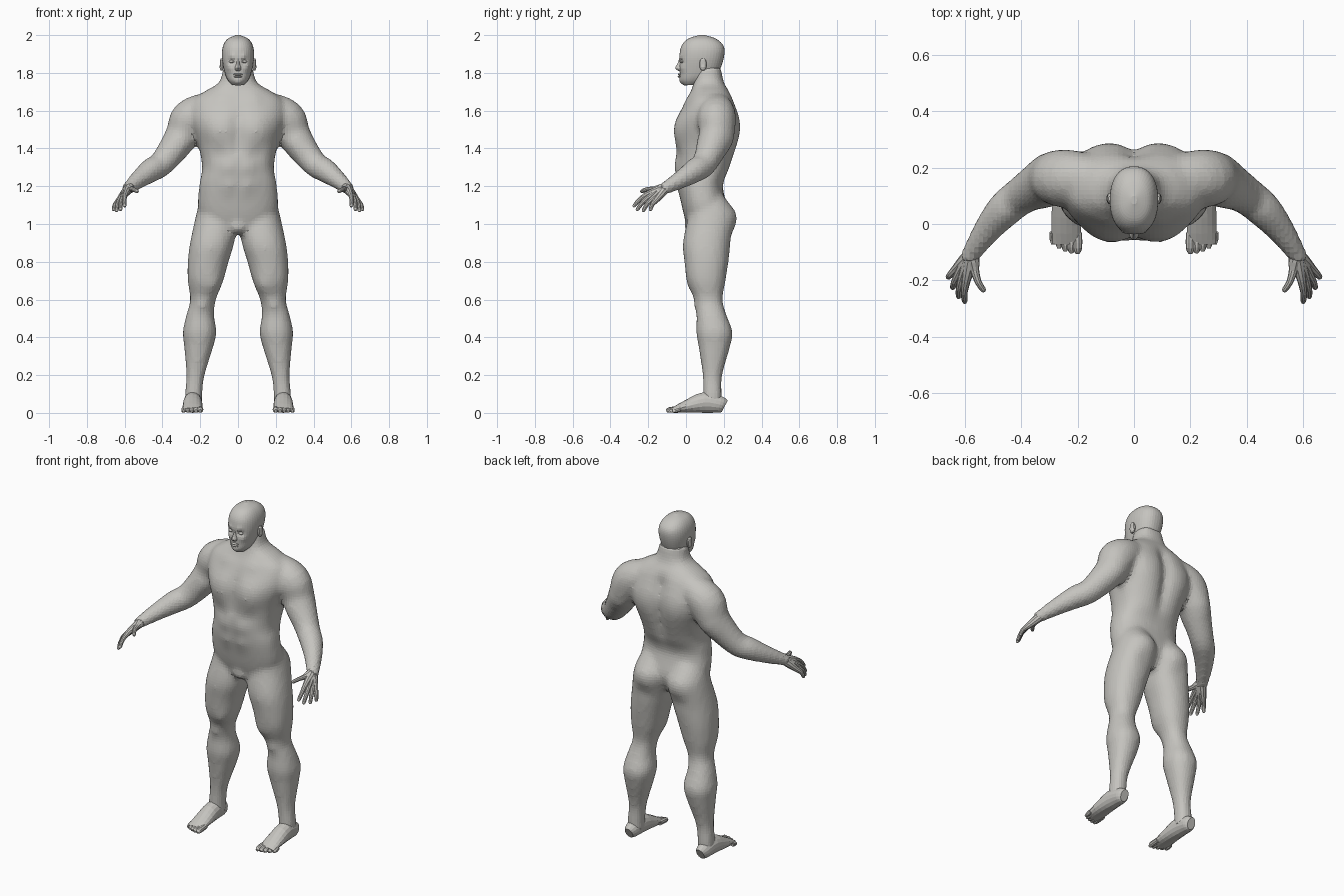
import bpy, bmesh, math
from mathutils import Vector

default_cube = bpy.data.objects.get("Cube")
if default_cube:
    bpy.data.objects.remove(default_cube, do_unlink=True)

skin = bpy.data.materials.new("warm grey skin")
skin.use_nodes = True
skin.diffuse_color = (.56, .55, .52, 1)
skin.node_tree.nodes["Principled BSDF"].inputs["Base Color"].default_value = skin.diffuse_color


def spline(rows, steps):
    """Smoothly fill in rows between the given ones."""
    filled = []
    for index in range(len(rows) - 1):
        before, start = rows[max(index - 1, 0)], rows[index]
        end, after = rows[index + 1], rows[min(index + 2, len(rows) - 1)]
        for step in range(steps):
            t = step / steps
            row = []
            for a, b, c, d in zip(before, start, end, after):
                leave, arrive = (c - a) / 2, (d - b) / 2
                ease = t * t * (3 - 2 * t)
                row.append(b + (c - b) * ease + leave * t * (1 - t) ** 2 - arrive * t * t * (1 - t))
            filled.append(row)
    return filled + [list(rows[-1])]


def circle(sides):
    return [math.tau * k / sides for k in range(sides)]


def rounded(value, squareness):
    return math.copysign(abs(value) ** (2 / squareness), value)


def stack(rows, steps, sides, squareness=2):
    """Level rings from rows of height, half width, front y, back y and an optional centre x."""
    rings = []
    for z, width, front, back, *centre in spline(rows, steps):
        middle, depth = (front + back) / 2, (back - front) / 2
        rings.append([Vector((sum(centre) + width * rounded(math.sin(angle), squareness),
                              middle - depth * rounded(math.cos(angle), squareness), z))
                      for angle in circle(sides)])
    return rings


def tube(rows, steps, sides):
    """Rings square to a path, from rows of x, y, z, radius and an optional second radius."""
    path = spline(rows, steps)
    points = [Vector(row[:3]) for row in path]
    rings = []
    for index, (point, row) in enumerate(zip(points, path)):
        along = points[min(index + 1, len(points) - 1)] - points[max(index - 1, 0)]
        side = along.cross(Vector((0, 0, 1))).normalized()
        up = side.cross(along).normalized()
        rings.append([point + side * row[3] * math.cos(angle) + up * row[-1] * math.sin(angle)
                      for angle in circle(sides)])
    return rings


def ball(centre, size):
    """Rings of an ellipsoid."""
    rows = []
    for angle in circle(16)[1:8]:
        spread, rise = math.sin(angle), math.cos(angle)
        rows.append((centre[2] - size[2] * rise, size[0] * spread,
                     centre[1] - size[1] * spread, centre[1] + size[1] * spread, centre[0]))
    return stack(rows, 1, 12)


def build(name, rings, bulges=(), sign=1):
    """Skin the rings, cap the ends and push muscles out or grooves in."""
    bm = bmesh.new()
    loops = [[bm.verts.new((sign * v.x, v.y, max(v.z, 0))) for v in ring] for ring in rings]
    for lower, upper in zip(loops, loops[1:]):
        for k in range(len(lower)):
            bm.faces.new((lower[k - 1], lower[k], upper[k], upper[k - 1]))
    for ring in (loops[0], loops[-1]):
        tip = bm.verts.new(sum((v.co for v in ring), Vector()) / len(ring))
        for k in range(len(ring)):
            bm.faces.new((ring[k - 1], ring[k], tip))
    bmesh.ops.recalc_face_normals(bm, faces=bm.faces)
    bm.normal_update()
    for vert in bm.verts:
        place = Vector((abs(vert.co.x), vert.co.y, vert.co.z))
        push = sum(amount * math.exp(-((place - Vector(centre)).length / radius) ** 2)
                   for centre, radius, amount in bulges)
        vert.co += vert.normal * push
    mesh = bpy.data.meshes.new(name)
    bm.to_mesh(mesh)
    bm.free()
    mesh.materials.append(skin)
    part = bpy.data.objects.new(name, mesh)
    bpy.context.collection.objects.link(part)
    return part


def build_pair(name, rings, bulges=()):
    return [build("left_" + name, rings, bulges), build("right_" + name, rings, bulges, -1)]


# Torso and neck, with chest, shoulder blades, stomach and midline grooves
torso = [(.95, .1, .02, .18), (1.05, .205, -.012, .225), (1.2, .205, -.042, .195),
         (1.3, .19, -.053, .235), (1.42, .21, -.053, .272), (1.55, .25, -.045, .282),
         (1.65, .24, 0, .255), (1.7, .18, .025, .23), (1.75, .1, .04, .2), (1.83, .078, .05, .185)]
torso_muscles = [((.1, -.04, 1.5), .08, .022), ((.12, .25, 1.5), .09, .016),
                 ((.08, .02, 1.65), .04, .01), ((.1, -.05, 1.37), .04, -.01)]
torso_muscles += [((.05, -.05, z), .04, .012) for z in (1.2, 1.3)]
torso_muscles += [((0, .27, z / 20), .04, -.02) for z in range(25, 34)]
torso_muscles += [((0, -.05, z / 20), .03, -.012) for z in range(28, 33)]
body_parts = [build("torso", stack(torso, 4, 36, 2.4), torso_muscles),
              build("groin", ball((0, .035, .99), (.055, .045, .045)))]

# Legs, from rows of height, centre x, centre y and half width
leg = [(1.16, .1, .11, .075), (1.1, .108, .12, .1), (1.03, .113, .13, .113), (.9, .137, .11, .117),
       (.8, .158, .108, .108), (.7, .172, .108, .094), (.6, .185, .12, .068), (.52, .2, .135, .073),
       (.43, .203, .15, .089), (.35, .208, .15, .077), (.2, .225, .14, .048),
       (.1, .235, .14, .046), (.04, .235, .14, .046)]
leg_rows = [(z, w, y - w * 1.08, y + w * 1.08, x) for z, x, y, w in leg]
body_parts += build_pair("leg", stack(leg_rows, 4, 24, 2.2), [
    ((.11, .24, 1.03), .07, .02), ((.12, .24, .94), .04, -.008),   # buttock and its crease
    ((.13, .02, .67), .05, .012), ((.19, .05, .57), .03, .012)])   # inner thigh and kneecap

# Arms, with shoulder cap and upper arm muscles
arm = [(.08, .15, 1.64, .065), (.16, .16, 1.61, .088), (.245, .162, 1.56, .103),
       (.3, .158, 1.46, .088), (.4, .1, 1.325, .068), (.46, .05, 1.285, .064),
       (.52, -.02, 1.24, .05), (.58, -.11, 1.19, .034), (.59, -.13, 1.18, .03)]
body_parts += build_pair("arm", tube(arm, 4, 20), [
    ((.32, .15, 1.57), .07, .01), ((.3, .08, 1.42), .05, .012), ((.31, .23, 1.43), .05, .01)])

# One faceted skin over torso, arms and legs
body = body_parts[0]
with bpy.context.temp_override(active_object=body, object=body, selected_objects=body_parts,
                               selected_editable_objects=body_parts):
    bpy.ops.object.join()
body.name = "body"
merge = body.modifiers.new("merge", "REMESH")
merge.mode = "VOXEL"
merge.voxel_size = .016
soften = body.modifiers.new("soften", "SMOOTH")
soften.iterations = 4

# Feet and toes, from rows of y, half width and half height
foot = [(.205, .025, .035), (.18, .04, .044), (.1, .049, .055), (0, .053, .033), (-.07, .05, .014)]
build_pair("foot", tube([(.24, y, h, w, h) for y, w, h in foot], 3, 16))
for number in range(5):
    x, radius = .2 + number * .022, .016 - number * .001
    tip = number ** 2 * .002 - .104
    build_pair(f"toe_{number + 1}", tube([(x, -.03, .02, radius), (x, tip + .02, radius, radius),
                                          (x, tip, .01, radius / 2)], 3, 10))

# Hands: every finger runs from the wrist through its knuckle, so together they form the palm
wrist = Vector((.575, -.105, 1.193))


def finger(name, knuckle, tip):
    joint = knuckle.lerp(tip, .5) + Vector((.005, -.004, .006))
    before_tip = joint.lerp(tip, .8)
    rows = [(*wrist, .027), (*wrist.lerp(knuckle, .5), .023), (*knuckle, .016),
            (*joint, .012), (*before_tip, .01), (*tip, .004)]
    build_pair(name, tube(rows, 2, 10))


for number, (name, reach) in enumerate((("index", 1), ("middle", 1.2), ("ring", 1.2), ("little", 1))):
    knuckle = Vector((.595, -.2, 1.16)).lerp(Vector((.632, -.16, 1.125)), number / 3)
    tip = Vector((.6, -.28, 1.09)).lerp(Vector((.66, -.19, 1.07)), number / 3)
    finger(name + "_finger", knuckle, knuckle.lerp(tip, reach))
finger("thumb", Vector((.565, -.165, 1.185)), Vector((.53, -.24, 1.17)))

# Head, with eye sockets, brows, chin and cheekbones
head = [(1.735, .03, -.01, .05), (1.76, .053, -.03, .12), (1.8, .07, -.033, .17),
        (1.88, .085, -.035, .2), (1.94, .08, -.025, .2), (1.98, .055, .01, .16), (2, .01, .07, .1)]
build("head", stack(head, 6, 40, 2.3), [
    ((.034, -.03, 1.86), .018, -.012), ((.03, -.03, 1.885), .015, .006),
    ((0, -.03, 1.75), .02, .006), ((.045, -.02, 1.83), .02, .005)])

# Face and ears
nose = [(1.81, .014, -.04, 0), (1.825, .018, -.057, 0), (1.85, .01, -.045, 0), (1.88, .008, -.034, 0)]
build("nose", stack(nose, 3, 12))
build("upper_lip", ball((0, -.03, 1.792), (.025, .014, .006)))
build("lower_lip", ball((0, -.03, 1.78), (.022, .014, .006)))
build_pair("eye", ball((.034, -.02, 1.86), (.014, .012, .008)))
build_pair("ear", ball((.086, .09, 1.845), (.014, .02, .034)), [((.1, .09, 1.85), .013, -.006)])
